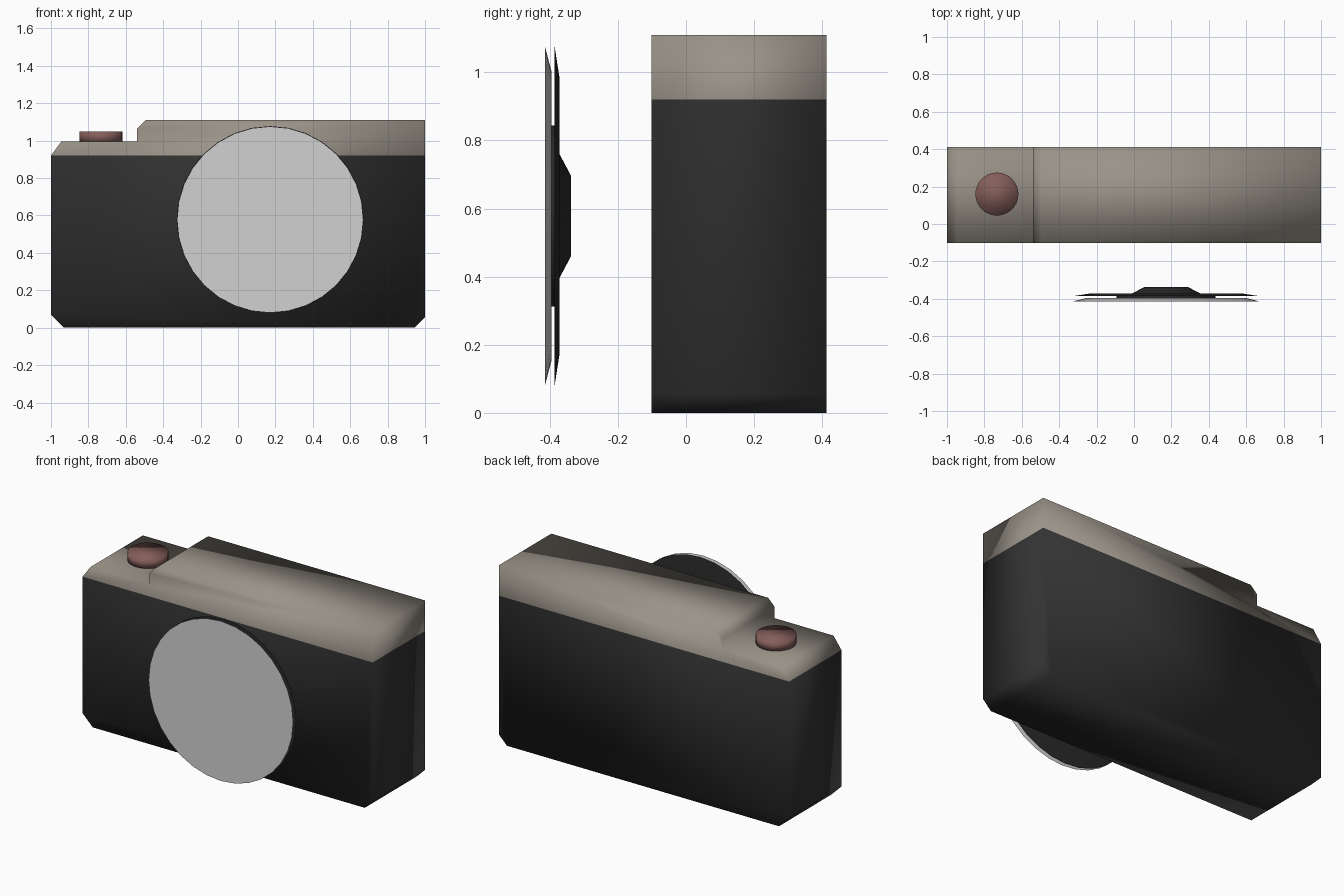
import bpy, bmesh, math

if "Cube" in bpy.data.objects:
    bpy.data.objects.remove(bpy.data.objects["Cube"])


def material(name, rgb):
    m = bpy.data.materials.new(name)
    m.diffuse_color = (*rgb, 1)
    m.use_nodes = True
    m.node_tree.nodes["Principled BSDF"].inputs["Base Color"].default_value = m.diffuse_color
    return m


black = material("black_leatherette", (0.032, 0.032, 0.032))
taupe = material("taupe_metal", (0.32, 0.29, 0.245))
red = material("dull_red", (0.23, 0.11, 0.10))
glass = material("pale_grey", (0.64, 0.64, 0.64))
dark = material("lens_black", (0.022, 0.022, 0.022))


def finish(bm, name, mats, smooth_all):
    bmesh.ops.recalc_face_normals(bm, faces=bm.faces)
    mesh = bpy.data.meshes.new(name)
    bm.to_mesh(mesh)
    bm.free()
    ob = bpy.data.objects.new(name, mesh)
    bpy.context.collection.objects.link(ob)
    for m in mats:
        mesh.materials.append(m)
    if smooth_all:
        for p in mesh.polygons:
            p.use_smooth = True
    else:
        bpy.ops.object.select_all(action='DESELECT')
        ob.select_set(True)
        bpy.context.view_layer.objects.active = ob
        bpy.ops.object.shade_smooth_by_angle(angle=math.radians(25))
    return ob


def lathe(name, mat, centre, axis, profile, n=32, smooth_all=False):
    """Closed turned part; profile is (position along axis, radius)."""
    bm = bmesh.new()
    rings = []
    for h, r in profile:
        ring = []
        for i in range(n):
            a = math.tau * i / n
            u, v = centre[0] + r * math.cos(a), centre[1] + r * math.sin(a)
            ring.append(bm.verts.new((u, h, v) if axis == 'y' else (u, v, h)))
        rings.append(ring)
    for a, b in zip(rings, rings[1:]):
        for i in range(n):
            j = (i + 1) % n
            bm.faces.new((a[i], a[j], b[j], b[i]))
    bm.faces.new(rings[0])
    bm.faces.new(rings[-1])
    return finish(bm, name, [mat], smooth_all)


# Camera body: front outline extruded in depth, split by colour at the seam
SEAM, Y0, Y1 = 0.92, -0.102, 0.413
lower = [(-1, SEAM), (-1, 0.07), (-0.93, 0), (0.945, 0), (1, 0.055), (1, SEAM)]
upper = [(1, SEAM), (1, 1.11), (-0.495, 1.11), (-0.54, 1.065),
         (-0.54, 0.995), (-0.945, 0.995), (-1, SEAM)]
bm = bmesh.new()
for index, outline in enumerate((lower, upper)):
    front = [bm.verts.new((x, Y0, z)) for x, z in outline]
    back = [bm.verts.new((x, Y1, z)) for x, z in outline]
    faces = [bm.faces.new(front), bm.faces.new(back)]
    for i in range(len(outline) - 1):
        faces.append(bm.faces.new((front[i], front[i + 1], back[i + 1], back[i])))
    for f in faces:
        f.material_index = index
bmesh.ops.remove_doubles(bm, verts=bm.verts, dist=0.0005)
finish(bm, "camera_body", [black, taupe], True)

# Shutter button
lathe("shutter_button", red, (-0.733, 0.16), 'z',
      [(0.99, 0.115), (1.05, 0.115)], smooth_all=True)

# Lens floating in front of the body
C = (0.172, 0.578)
lathe("lens_front_disc", glass, C, 'y', [(-0.414, 0.498), (-0.395, 0.425)])
lathe("lens_spacer", dark, C, 'y', [(-0.396, 0.265), (-0.384, 0.265)])
lathe("lens_rear_ring", dark, C, 'y',
      [(-0.386, 0.5), (-0.372, 0.41), (-0.372, 0.183), (-0.337, 0.117)])
